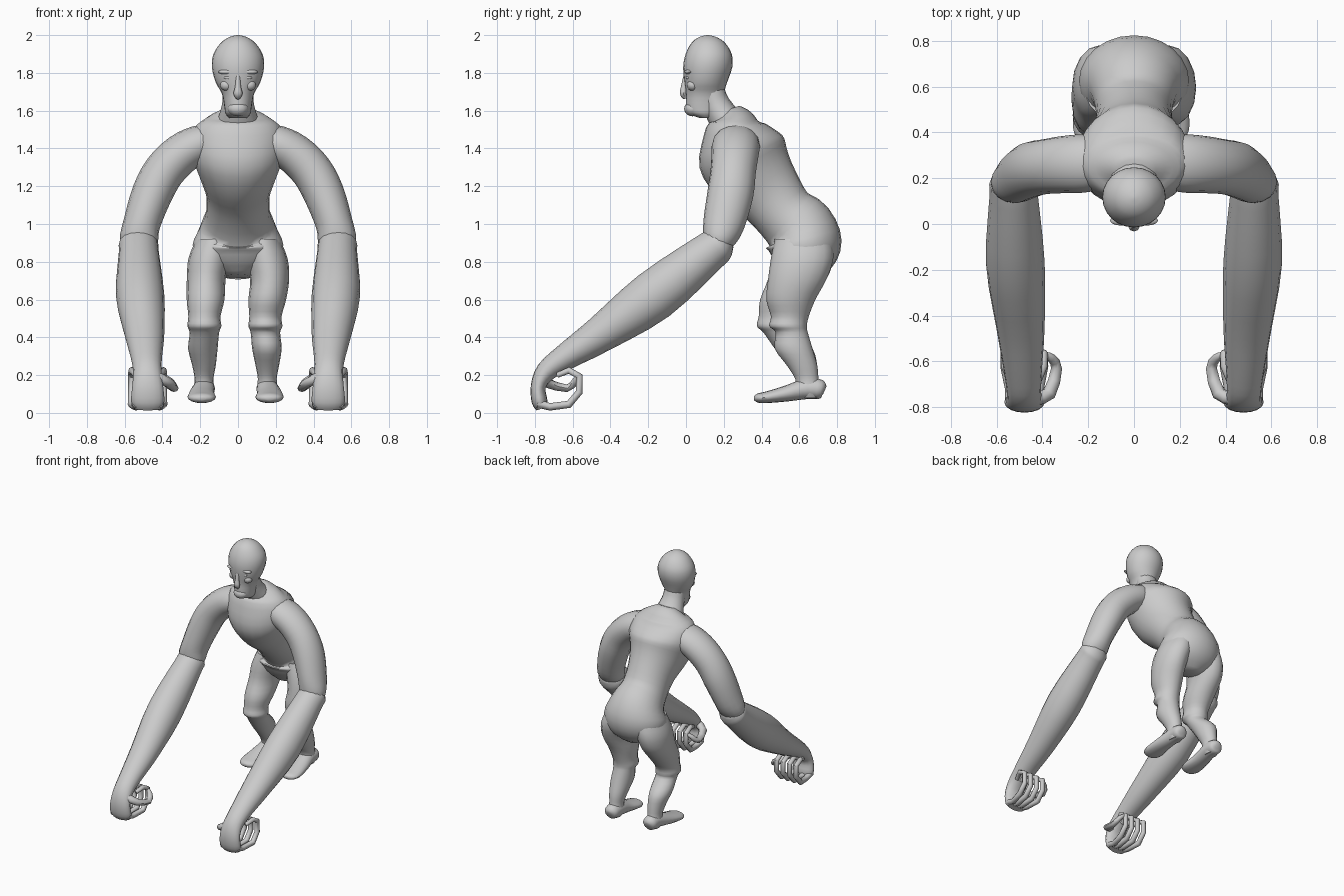
import bpy, bmesh, math
from mathutils import Vector

skin = bpy.data.materials.new("grey_skin")
skin.diffuse_color = (0.6, 0.6, 0.6, 1)


def spline(rows, steps):
    """Catmull-Rom through rows of equal length."""
    rows = [Vector(r) for r in rows]
    out = []
    for i in range(len(rows) - 1):
        p0, p1 = rows[max(i - 1, 0)], rows[i]
        p2, p3 = rows[i + 1], rows[min(i + 2, len(rows) - 1)]
        for k in range(steps):
            t = k / steps
            out.append(0.5 * (2 * p1 + (p2 - p0) * t + (2 * p0 - 5 * p1 + 4 * p2 - p3) * t * t
                              + (3 * p1 - p0 - 3 * p2 + p3) * t ** 3))
    return out + [rows[-1]]


def loft(name, rows, ref=(1, 0, 0), sides=16, steps=3, along=None):
    """Tube of ellipses; row = x, y, z, radius along ref, other radius."""
    rows = spline(rows, steps)
    pts = [Vector(r[:3]) for r in rows]
    bm = bmesh.new()
    rings = []
    for i, r in enumerate(rows):
        t = Vector(along) if along else pts[min(i + 1, len(pts) - 1)] - pts[max(i - 1, 0)]
        t.normalize()
        u = Vector(ref)
        u = (u - t * u.dot(t)).normalized()
        v = t.cross(u)
        ring = []
        for k in range(sides):
            a = 2 * math.pi * k / sides
            ring.append(bm.verts.new(pts[i] + u * math.cos(a) * max(r[3], .004)
                                     + v * math.sin(a) * max(r[4], .004)))
        rings.append(ring)
    for a, b in zip(rings, rings[1:]):
        for k in range(sides):
            bm.faces.new((a[k], a[(k + 1) % sides], b[(k + 1) % sides], b[k]))
    bm.faces.new(rings[0][::-1])
    bm.faces.new(rings[-1])
    bmesh.ops.recalc_face_normals(bm, faces=bm.faces[:])
    return finish(name, bm)


def finish(name, bm):
    me = bpy.data.meshes.new(name)
    bm.to_mesh(me)
    bm.free()
    me.materials.append(skin)
    ob = bpy.data.objects.new(name, me)
    bpy.context.collection.objects.link(ob)
    bpy.ops.object.select_all(action='DESELECT')
    ob.select_set(True)
    bpy.context.view_layer.objects.active = ob
    bpy.ops.object.shade_smooth_by_angle(angle=math.radians(50))
    return ob


def blob(name, loc, size):
    bm = bmesh.new()
    bmesh.ops.create_uvsphere(bm, u_segments=12, v_segments=8, radius=1)
    for v in bm.verts:
        v.co = Vector(a * b for a, b in zip(v.co, size)) + Vector(loc)
    return finish(name, bm)


# torso, leaning forward from hips to neck
loft("torso", [
    (0, .235, 1.61, .07, .05), (0, .25, 1.56, .17, .11), (0, .255, 1.50, .235, .165),
    (0, .29, 1.385, .25, .235), (0, .345, 1.28, .21, .225), (0, .435, 1.165, .17, .185),
    (0, .52, 1.055, .17, .165), (0, .595, .98, .20, .19), (0, .625, .89, .24, .20),
    (0, .62, .79, .20, .155), (0, .61, .72, .07, .08)], sides=24)

# head and neck
loft("head", [(0, .105, 1.56, .045, .03), (0, .095, 1.585, .066, .08), (0, .095, 1.62, .072, .095),
              (0, .10, 1.69, .085, .10), (0, .105, 1.75, .118, .113), (0, .115, 1.83, .138, .13),
              (0, .12, 1.90, .13, .122), (0, .118, 1.96, .09, .088), (0, .115, 1.99, .045, .045),
              (0, .115, 2.0, .006, .006)], sides=24, along=(0, 0, 1))
loft("neck", [(0, .13, 1.72, .08, .07), (0, .16, 1.63, .085, .075), (0, .23, 1.52, .12, .09)])

# face
loft("nose", [(0, 0, 1.79, .012, .012), (0, -.01, 1.73, .015, .016),
              (0, -.014, 1.69, .024, .018), (0, -.002, 1.665, .012, .01)], sides=8)
blob("muzzle", (0, .035, 1.61), (.055, .045, .04))
for s, side in ((-1, "left"), (1, "right")):
    blob(side + "_brow", (s * .055, .015, 1.805), (.05, .022, .014))
    blob(side + "_eye", (s * .05, .016, 1.775), (.026, .018, .012))
    blob(side + "_cheek", (s * .06, .035, 1.735), (.035, .03, .03))

    # upper arm and elbow
    loft(side + "_upper_arm", [
        (s * .08, .27, 1.47, .09, .07), (s * .20, .265, 1.425, .125, .10),
        (s * .30, .26, 1.37, .125, .108), (s * .39, .25, 1.28, .12, .11),
        (s * .455, .235, 1.16, .122, .108), (s * .51, .20, 1.0, .11, .098),
        (s * .525, .175, .91, .085, .10), (s * .525, .165, .85, .05, .06)], ref=(0, 1, 0))
    # forearm running forward and down, bending into the back of the hand
    loft(side + "_forearm", [
        (s * .527, .225, .92, .06, .05), (s * .527, .185, .895, .102, .092),
        (s * .525, .12, .85, .106, .105), (s * .518, -.17, .62, .128, .135),
        (s * .495, -.455, .415, .105, .097), (s * .485, -.64, .295, .083, .07),
        (s * .48, -.74, .22, .075, .055), (s * .478, -.782, .14, .082, .04),
        (s * .478, -.775, .06, .088, .042), (s * .478, -.765, .022, .07, .028)])
    # curled fingers
    for i in range(4):
        b, m = .415 + i * .042, .395 + i * .056
        loft(f"{side}_finger_{i + 1}", [
            (s * b, -.785, .05, .022, .022), (s * b, -.72, .032, .022, .02),
            (s * m, -.62, .045, .021, .02), (s * m, -.565, .11, .019, .019),
            (s * m, -.565, .195, .019, .019), (s * m, -.62, .225, .018, .018),
            (s * b, -.68, .20, .014, .014)], sides=8, steps=1)
    loft(side + "_thumb", [
        (s * .43, -.76, .19, .03, .03), (s * .37, -.74, .16, .026, .03),
        (s * .338, -.63, .13, .02, .024), (s * .36, -.585, .17, .018, .02),
        (s * .385, -.57, .19, .012, .012)], ref=(0, 0, 1), sides=8, steps=2)

    # legs: knee x/y and ankle x differ a little per side
    kx, ky, ax = (.145, .54, .155) if s > 0 else (.178, .475, .18)
    loft(side + "_leg", [
        (s * .12, .62, .92, .10, .15), (s * .15, .615, .82, .112, .165),
        (s * .168, .59, .71, .103, .155), (s * (kx + .165) / 2, (ky + .57) / 2, .60, .10, .13),
        (s * kx, ky + .01, .51, .085, .10), (s * kx, ky, .46, .09, .10),
        (s * kx, ky + .02, .425, .078, .085), (s * (kx + .008), .57, .34, .078, .10),
        (s * ax, .615, .25, .062, .08), (s * ax, .64, .18, .05, .062),
        (s * ax, .65, .12, .055, .065), (s * ax, .655, .08, .04, .05)], along=(0, 0, 1))
    # foot, toes forward
    fx = ax + .012
    loft(side + "_foot", [
        (s * ax, .735, .12, .02, .02), (s * ax, .715, .125, .052, .05),
        (s * ax, .64, .128, .058, .055), (s * fx, .53, .102, .066, .042),
        (s * fx, .43, .083, .075, .031), (s * fx, .38, .078, .058, .024),
        (s * fx, .36, .076, .02, .01)])
